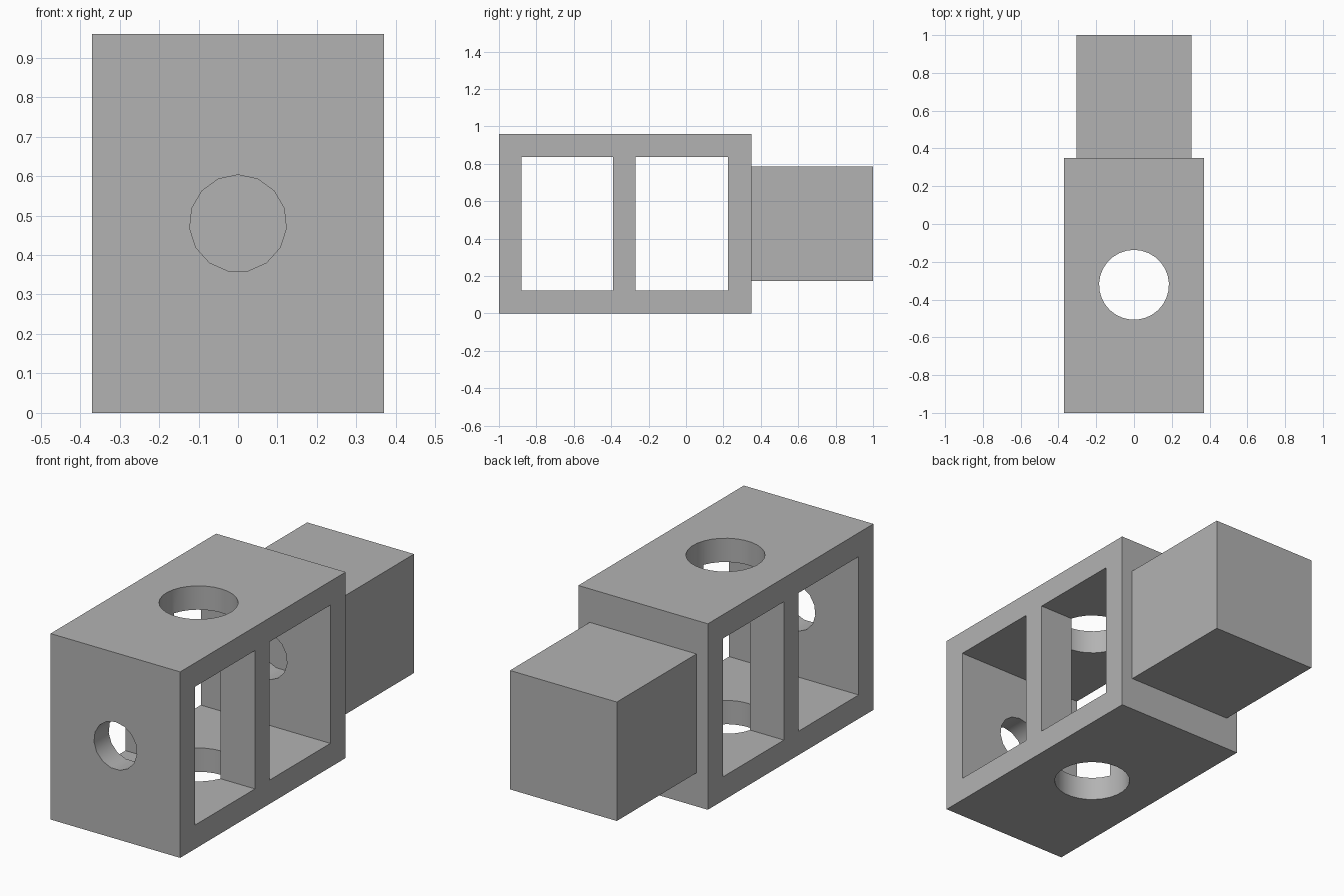
import bpy
import math

cube = bpy.data.objects.get("Cube")
if cube:
    bpy.data.objects.remove(cube, do_unlink=True)

grey = bpy.data.materials.new("plain_grey")
grey.use_nodes = True
colour = (0.45, 0.45, 0.45, 1)
grey.diffuse_color = colour
grey.node_tree.nodes["Principled BSDF"].inputs["Base Color"].default_value = colour


def box(name, low, high):
    """Box between two opposite corners."""
    centre = [(a + b) / 2 for a, b in zip(low, high)]
    bpy.ops.mesh.primitive_cube_add(size=1, location=centre)
    obj = bpy.context.object
    obj.name = name
    obj.scale = [b - a for a, b in zip(low, high)]
    bpy.ops.object.transform_apply(location=False, rotation=False, scale=True)
    obj.data.materials.append(grey)
    return obj


def drill(name, sides, radius, location, rotation=(0, 0, 0)):
    """Long cylinder used to bore a hole."""
    bpy.ops.mesh.primitive_cylinder_add(vertices=sides, radius=radius, depth=3,
                                        location=location, rotation=rotation)
    obj = bpy.context.object
    obj.name = name
    obj.data.materials.append(grey)
    return obj


def cut(target, cutter):
    """Subtract the cutter and discard it."""
    cutter.hide_render = True
    mod = target.modifiers.new("cut", "BOOLEAN")
    mod.operation = "DIFFERENCE"
    mod.solver = "EXACT"
    mod.object = cutter
    bpy.context.view_layer.objects.active = target
    bpy.ops.object.modifier_apply(modifier=mod.name)
    bpy.data.objects.remove(cutter, do_unlink=True)


# Housing with two side windows and a partition between them
housing = box("housing", (-0.37, -1, 0), (0.37, 0.35, 0.96))
for y0, y1 in ((-0.88, -0.39), (-0.27, 0.225)):
    cut(housing, box("window_cutter", (-1, y0, 0.123), (1, y1, 0.837)))

# Vertical bore through roof, partition and floor; lengthwise bore through the end walls
cut(housing, drill("vertical_cutter", 29, 0.185, (0, -0.322, 0.48)))
cut(housing, drill("lengthwise_cutter", 15, 0.123, (0, 0, 0.48), (math.pi / 2, 0, 0)))

# Smooth bores, crisp edges
bpy.ops.object.select_all(action="DESELECT")
housing.select_set(True)
bpy.context.view_layer.objects.active = housing
bpy.ops.object.shade_smooth_by_angle(angle=math.radians(30))

# Solid block on the back
box("rear_block", (-0.305, 0.35, 0.173), (0.305, 1, 0.787))
